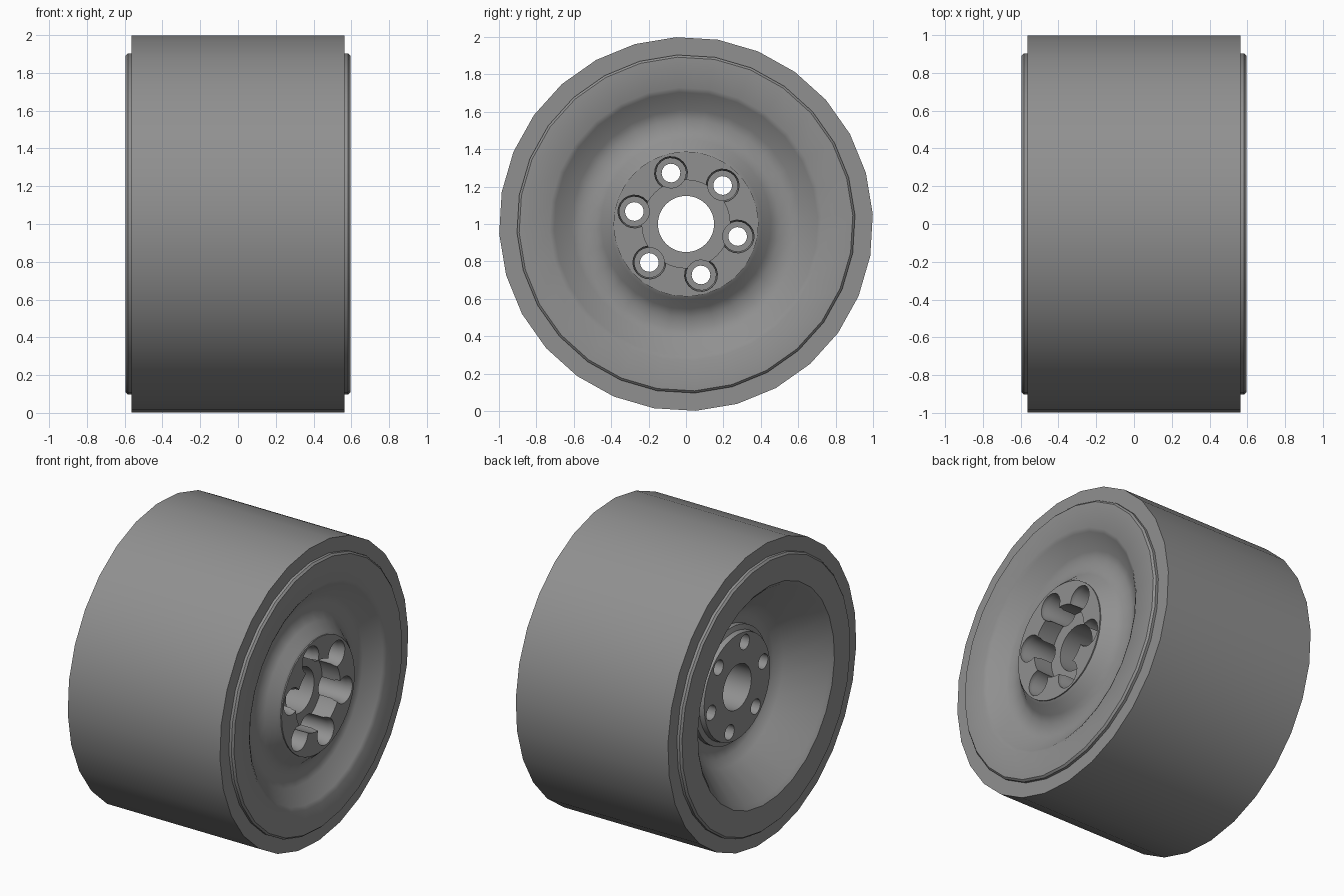
import bpy, bmesh, math

if "Cube" in bpy.data.objects:
    bpy.data.objects.remove(bpy.data.objects["Cube"])

grey = bpy.data.materials.new("dark_grey")
grey.diffuse_color = (.28, .28, .28, 1)
grey.use_nodes = True
grey.node_tree.nodes["Principled BSDF"].inputs["Base Color"].default_value = grey.diffuse_color


def revolve(name, profile, sides, phase=0.0, cy=0.0, cz=1.0, smooth=35):
    """Spin a closed (x, radius) profile around an axis parallel to x."""
    bm = bmesh.new()
    rings = []
    for i in range(sides):
        a = math.radians(phase) + 2 * math.pi * i / sides
        rings.append([bm.verts.new((x, cy + r * math.cos(a), cz + r * math.sin(a)))
                      for x, r in profile])
    n = len(profile)
    for i in range(sides):
        p, q = rings[i], rings[(i + 1) % sides]
        for j in range(n):
            k = (j + 1) % n
            if profile[j][1] == 0 and profile[k][1] == 0:
                continue
            bm.faces.new((p[j], p[k], q[k], q[j]))
    bmesh.ops.remove_doubles(bm, verts=bm.verts, dist=1e-5)
    bmesh.ops.recalc_face_normals(bm, faces=bm.faces)
    mesh = bpy.data.meshes.new(name)
    bm.to_mesh(mesh)
    bm.free()
    mesh.materials.append(grey)
    ob = bpy.data.objects.new(name, mesh)
    bpy.context.collection.objects.link(ob)
    shade(ob, smooth)
    return ob


def shade(ob, angle):
    bpy.ops.object.select_all(action='DESELECT')
    ob.select_set(True)
    bpy.context.view_layer.objects.active = ob
    bpy.ops.object.shade_smooth_by_angle(angle=math.radians(angle))


# Tyre: plain wide band with square shoulders
revolve("tyre", [(-.565, .895), (-.565, 1), (.565, 1), (.565, .895)], 28, 3.0)

# Rim: bevelled lips, shallow dish on +x, deep bowl on -x
revolve("rim", [
    (.592, .38), (.578, .405), (.52, .455), (.495, .50), (.488, .56), (.50, .61),
    (.58, .705), (.595, .73), (.595, .893), (.583, .905),
    (-.583, .905), (-.595, .893), (-.595, .725), (-.575, .70),
    (-.36, .52), (-.315, .475), (-.30, .43), (-.30, .38)], 28, 3.0)

# Hub: round core with centre bore and a wider pocket on +x
hub = revolve("hub", [
    (.595, .235), (.595, .387), (-.335, .387), (-.345, .355), (-.38, .35),
    (-.38, .15), (.46, .15), (.46, .235)], 48)

# Six deep stepped bolt holes through the hub
for i in range(6):
    a = math.radians(46.4 + 60 * i)
    cutter = revolve("bolt_cutter", [
        (.8, 0), (.8, .088), (.57, .088), (.55, .08), (.28, .08),
        (.28, .05), (-.6, .05), (-.6, 0)], 20, 5,
        .284 * math.cos(a), 1 + .284 * math.sin(a))
    cutter.hide_render = True
    mod = hub.modifiers.new("bolt_hole", 'BOOLEAN')
    mod.operation = 'DIFFERENCE'
    mod.solver = 'EXACT'
    mod.object = cutter
    bpy.context.view_layer.objects.active = hub
    bpy.ops.object.modifier_apply(modifier=mod.name)
    bpy.data.objects.remove(cutter, do_unlink=True)
shade(hub, 35)
